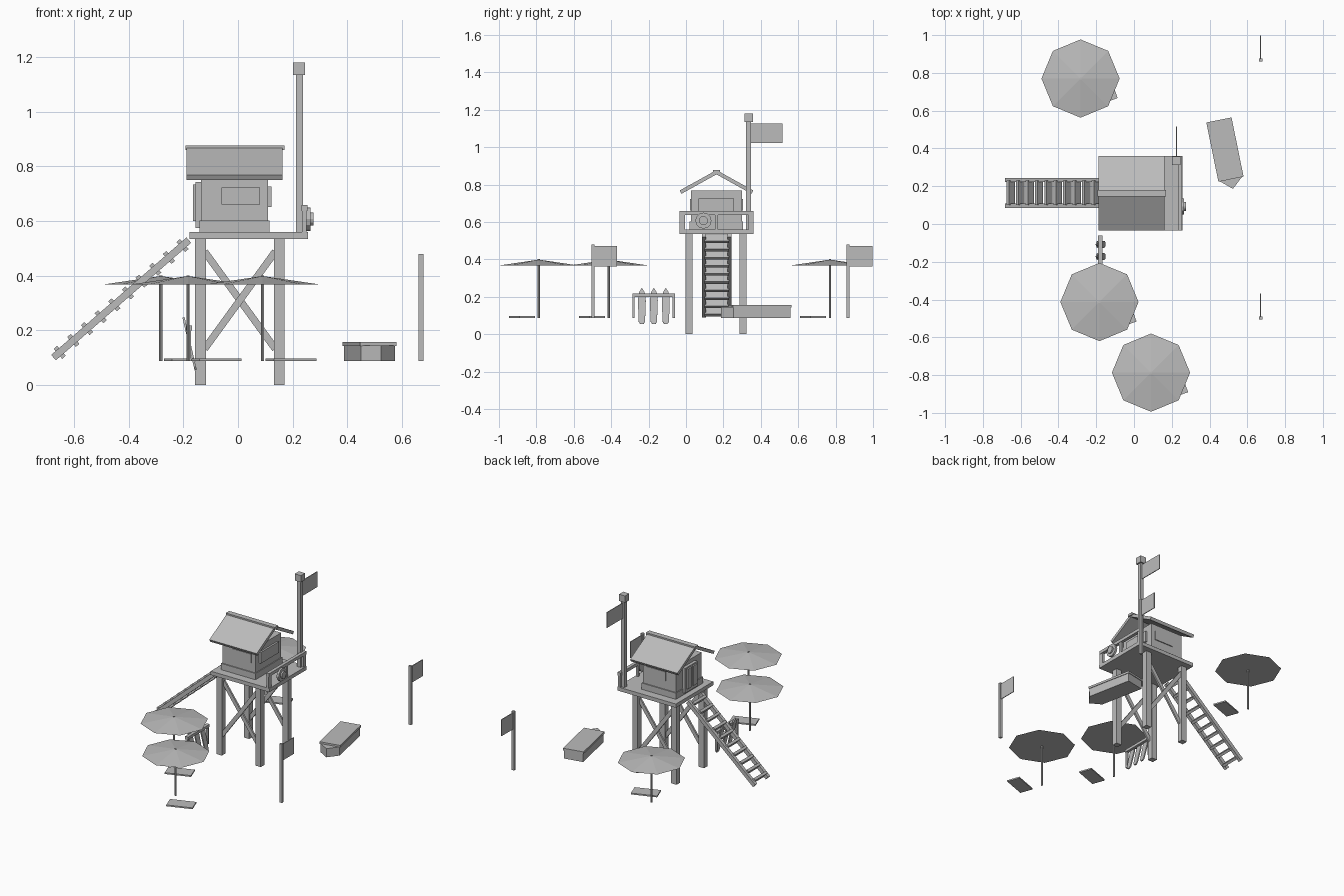
import bpy, bmesh, math
from mathutils import Matrix, Vector

old = bpy.data.objects.get("Cube")
if old:
    bpy.data.objects.remove(old, do_unlink=True)

GREY = (0.5, 0.5, 0.5, 1.0)
mat = bpy.data.materials.new("plain grey")
mat.use_nodes = True
mat.diffuse_color = GREY
mat.node_tree.nodes["Principled BSDF"].inputs["Base Color"].default_value = GREY


def finish(name, bm):
    bmesh.ops.recalc_face_normals(bm, faces=bm.faces)
    me = bpy.data.meshes.new(name)
    bm.to_mesh(me)
    bm.free()
    me.materials.append(mat)
    ob = bpy.data.objects.new(name, me)
    bpy.context.collection.objects.link(ob)
    return ob


def block(name, center, size, axis="Z", angle=0):
    """Box of a given size, turned about one axis."""
    bm = bmesh.new()
    bmesh.ops.create_cube(bm, size=1)
    m = (Matrix.Translation(center) @ Matrix.Rotation(math.radians(angle), 4, axis)
         @ Matrix.Diagonal((*size, 1)))
    bm.transform(m)
    return finish(name, bm)


def span(name, x, y, z):
    """Box from its limits on each axis."""
    lim = (x, y, z)
    return block(name, [(a + b) / 2 for a, b in lim], [b - a for a, b in lim])


def cone(name, center, r1, r2, depth, sides, rot=Matrix()):
    bm = bmesh.new()
    bmesh.ops.create_cone(bm, cap_ends=True, segments=sides, radius1=r1, radius2=r2, depth=depth)
    bm.transform(Matrix.Translation(center) @ rot)
    return finish(name, bm)


def prism(name, outline, depth, m):
    """Flat outline extruded along its local z, then placed."""
    bm = bmesh.new()
    f = bm.faces.new([bm.verts.new((x, y, -depth / 2)) for x, y in outline])
    out = bmesh.ops.extrude_face_region(bm, geom=[f])
    bmesh.ops.translate(bm, vec=(0, 0, depth),
                        verts=[v for v in out["geom"] if isinstance(v, bmesh.types.BMVert)])
    bm.transform(m)
    return finish(name, bm)


# Tower legs, cross braces and deck
for x in (-0.137, 0.151):
    for y in (0.015, 0.305):
        block("tower_leg", (x, y, 0.27), (0.04, 0.038, 0.54))
for y in (0.015, 0.305):
    for s in (-1, 1):
        block("cross_brace", (0.007, y + s * 0.006, 0.31), (0.44, 0.012, 0.026), "Y", s * 54)
span("deck", (-0.178, 0.256), (-0.034, 0.361), (0.535, 0.56))

# Cabin with skirting, windows and door
MID = 0.163
span("cabin_walls", (-0.135, 0.11), (0.027, 0.299), (0.56, 0.767))
span("cabin_skirting", (-0.14, 0.115), (0.02, 0.306), (0.56, 0.602))
for y in (0.025, 0.301):
    span("window", (-0.06, 0.08), (y - 0.004, y + 0.004), (0.66, 0.722))
span("side_window", (0.108, 0.122), (0.067, 0.257), (0.652, 0.726))
span("door", (-0.155, -0.13), (0.1, 0.23), (0.575, 0.742))
for y in (0.135, 0.195):
    span("door_panel", (-0.165, -0.15), (y - 0.02, y + 0.02), (0.6, 0.733))

# Gabled roof and ridge cap
pitch = 29
for s in (-1, 1):
    block("roof_slope", (-0.013, MID + s * 0.097, 0.812), (0.35, 0.217, 0.02), "X", -s * pitch)
span("roof_ridge", (-0.192, 0.17), (MID - 0.018, MID + 0.018), (0.86, 0.877))

# Railing on the open side, with a life ring
for y in (-0.02, 0.163, 0.347):
    w = 0.009 if y == 0.163 else 0.014
    span("railing_post", (0.235, 0.251), (y - w, y + w), (0.56, 0.65))
span("railing_top", (0.232, 0.254), (-0.034, 0.361), (0.637, 0.658))
turn = Matrix.Rotation(math.pi / 2, 4, "Y")
cone("life_ring", (0.258, 0.093, 0.607), 0.043, 0.043, 0.016, 12, turn)
cone("life_ring_hub", (0.268, 0.093, 0.607), 0.024, 0.024, 0.016, 12, turn)

# Tall flagpole on the deck
span("flagpole", (0.212, 0.237), (0.322, 0.347), (0.56, 1.14))
span("flagpole_cap", (0.201, 0.246), (0.313, 0.357), (1.135, 1.18))
span("flag", (0.222, 0.227), (0.345, 0.517), (1.022, 1.125))

# Two beach flags
for y in (-0.498, 0.867):
    span("beach_flagpole", (0.661, 0.679), (y - 0.008, y + 0.008), (0.087, 0.48))
    span("beach_flag", (0.667, 0.672), (y, y + 0.13), (0.362, 0.472))

# Ladder down from the deck
top, low = Vector((-0.18, 0.165, 0.53)), Vector((-0.675, 0.165, 0.1))
run = top - low
lean = -math.degrees(math.atan2(run.z, run.x))
for s in (-1, 1):
    block("ladder_stringer", (top + low) / 2 + Vector((0, s * 0.068, 0)),
          (run.length, 0.022, 0.026), "Y", lean)
for i in range(10):
    block("ladder_rung", low + run * (0.045 + i * 0.101), (0.017, 0.13, 0.048), "Y", lean)

# Umbrellas with a lounger beside each
for x, y in ((-0.283, 0.77), (-0.183, -0.413), (0.09, -0.787)):
    cone("umbrella_canopy", (x, y, 0.383), 0.207, 0.004, 0.03, 8)
    cone("umbrella_pole", (x, y, 0.244), 0.006, 0.006, 0.314, 8)
    block("lounger", (x + 0.104, y - 0.09, 0.092), (0.165, 0.088, 0.009), "Z", 20)

# Surfboard rack with three leaning boards
span("rack_bar", (-0.19, -0.168), (-0.287, -0.06), (0.2, 0.218))
for y in (-0.281, -0.066):
    span("rack_post", (-0.186, -0.172), (y - 0.006, y + 0.006), (0.087, 0.2))
half = [(0.009, -0.098), (0.017, -0.085), (0.021, 0.03), (0.015, 0.075), (0, 0.1)]
outline = half + [(-x, y) for x, y in reversed(half[:-1])]
stand = Matrix.Rotation(math.radians(90), 4, "Z") @ Matrix.Rotation(math.radians(90), 4, "X")
tilt = Matrix.Rotation(math.radians(-13), 4, "Y")
for y in (-0.236, -0.172, -0.108):
    prism("surfboard", outline, 0.008, Matrix.Translation((-0.177, y, 0.15)) @ tilt @ stand)

# Small boat with a pointed bow and flat top
place = Matrix.Translation((0.4815, 0.394, 0)) @ Matrix.Rotation(math.radians(-78.5), 4, "Z")
hull = [(-0.156, -0.064), (0.156, -0.064), (0.212, 0), (0.156, 0.064), (-0.156, 0.064)]
prism("boat_hull", hull, 0.058, place @ Matrix.Translation((0, 0, 0.116)))
lid = [(-0.16, -0.068), (0.16, -0.068), (0.16, 0.068), (-0.16, 0.068)]
prism("boat_top", lid, 0.014, place @ Matrix.Translation((0, 0, 0.15)))
